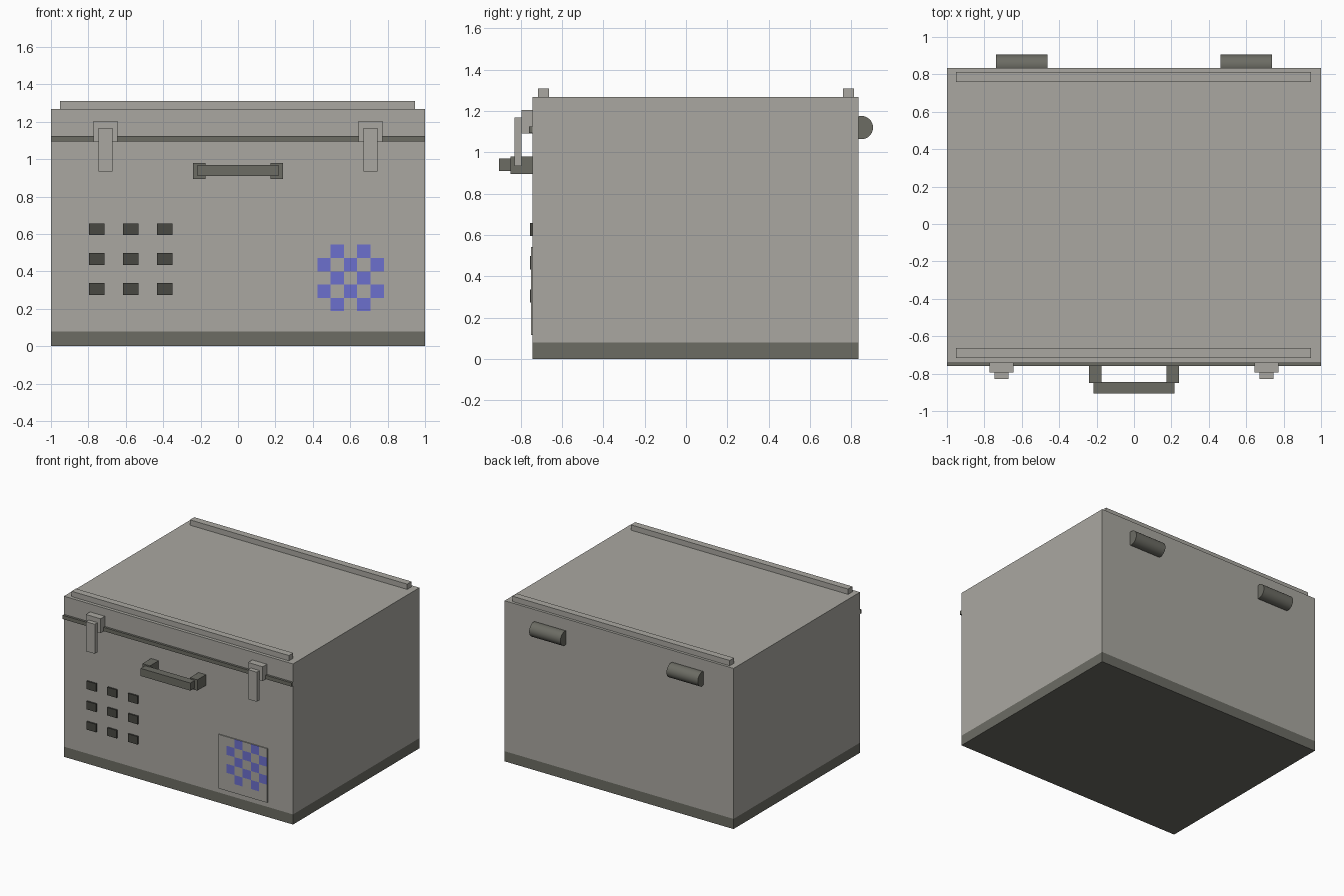
import bpy, bmesh
from math import pi
from mathutils import Matrix

cube = bpy.data.objects.get("Cube")
if cube:
    bpy.data.objects.remove(cube, do_unlink=True)


def material(name, rgb):
    m = bpy.data.materials.new(name)
    m.use_nodes = True
    m.diffuse_color = (*rgb, 1)
    m.node_tree.nodes["Principled BSDF"].inputs["Base Color"].default_value = (*rgb, 1)
    return m


GREY = material("light grey", (0.40, 0.39, 0.355))
DARK = material("dark grey", (0.15, 0.15, 0.127))
VENT = material("vent black", (0.065, 0.065, 0.055))
BLUE = material("blue", (0.15, 0.16, 0.61))

FRONT, BACK = -0.742, 0.835


def finish(name, bm, *mats):
    mesh = bpy.data.meshes.new(name)
    bmesh.ops.recalc_face_normals(bm, faces=bm.faces)
    bm.to_mesh(mesh)
    bm.free()
    for m in mats:
        mesh.materials.append(m)
    obj = bpy.data.objects.new(name, mesh)
    bpy.context.collection.objects.link(obj)
    return obj


def box(name, mat, x, y, z):
    """Box from (min, max) pairs."""
    bm = bmesh.new()
    spans = (x, y, z)
    centre = [(a + b) / 2 for a, b in spans]
    size = [b - a for a, b in spans]
    bmesh.ops.create_cube(bm, size=1, matrix=Matrix.Translation(centre) @ Matrix.Diagonal((*size, 1)))
    return finish(name, bm, mat)


def around(c, width):
    return (c - width / 2, c + width / 2)


# Case, base band and lid seam
box("case_body", GREY, (-1, 1), (FRONT, BACK), (0.08, 1.268))
box("base_band", DARK, (-1, 1), (FRONT, BACK), (0, 0.08))
box("lid_seam", DARK, (-1, 1), (-0.76, FRONT), (1.095, 1.125))

# Stacking rails on the lid
for name, y in (("front_rail", -0.689), ("back_rail", 0.787)):
    box(name, GREY, (-0.952, 0.946), around(y, 0.054), (1.268, 1.31))

# Paired parts: latches, handle posts, hinges
for side, s in (("left", 1), ("right", -1)):
    box(side + "_latch_plate", GREY, around(s * 0.708, 0.128), (-0.795, FRONT), (1.092, 1.205))
    box(side + "_latch_lever", GREY, around(s * 0.708, 0.076), (-0.83, -0.795), (0.935, 1.168))
    box(side + "_handle_post", DARK, around(s * 0.207, 0.066), (-0.85, FRONT), (0.895, 0.98))
    bm = bmesh.new()
    bmesh.ops.create_cone(bm, cap_ends=True, segments=32, radius1=0.056, radius2=0.056, depth=0.273,
                          matrix=Matrix.Translation((s * 0.6, 0.849, 1.12)) @ Matrix.Rotation(pi / 2, 4, "Y"))
    hinge = finish(side + "_hinge", bm, DARK)
    for p in hinge.data.polygons:
        p.use_smooth = len(p.vertices) == 4
box("handle_bar", DARK, (-0.217, 0.217), (-0.905, -0.845), (0.91, 0.97))

# Vent grid
for row in range(3):
    for col in range(3):
        box(f"vent_{row + 1}_{col + 1}", VENT, around(-0.755 + col * 0.182, 0.083),
            (-0.754, FRONT), around(0.626 - row * 0.16, 0.063))

# Thin checkered plate: six by six cells, left column and bottom row plain
CELL, X0, Z0 = 0.0711, 0.353, 0.116
bm = bmesh.new()
bmesh.ops.create_grid(bm, x_segments=6, y_segments=6, size=CELL * 3,
                      matrix=Matrix.Translation((X0 + CELL * 3, -0.75, Z0 + CELL * 3))
                      @ Matrix.Rotation(pi / 2, 4, "X"))
for f in bm.faces:
    c = f.calc_center_median()
    col, row = int((c.x - X0) / CELL), int((c.z - Z0) / CELL)
    f.material_index = int(col > 0 and row > 0 and (col + row) % 2 == 1)
rim = bmesh.ops.extrude_edge_only(bm, edges=[e for e in bm.edges if e.is_boundary])["geom"]
for v in rim:
    if isinstance(v, bmesh.types.BMVert):
        v.co.y = FRONT
    elif isinstance(v, bmesh.types.BMFace):
        v.material_index = 0
finish("checkered_plate", bm, GREY, BLUE)
